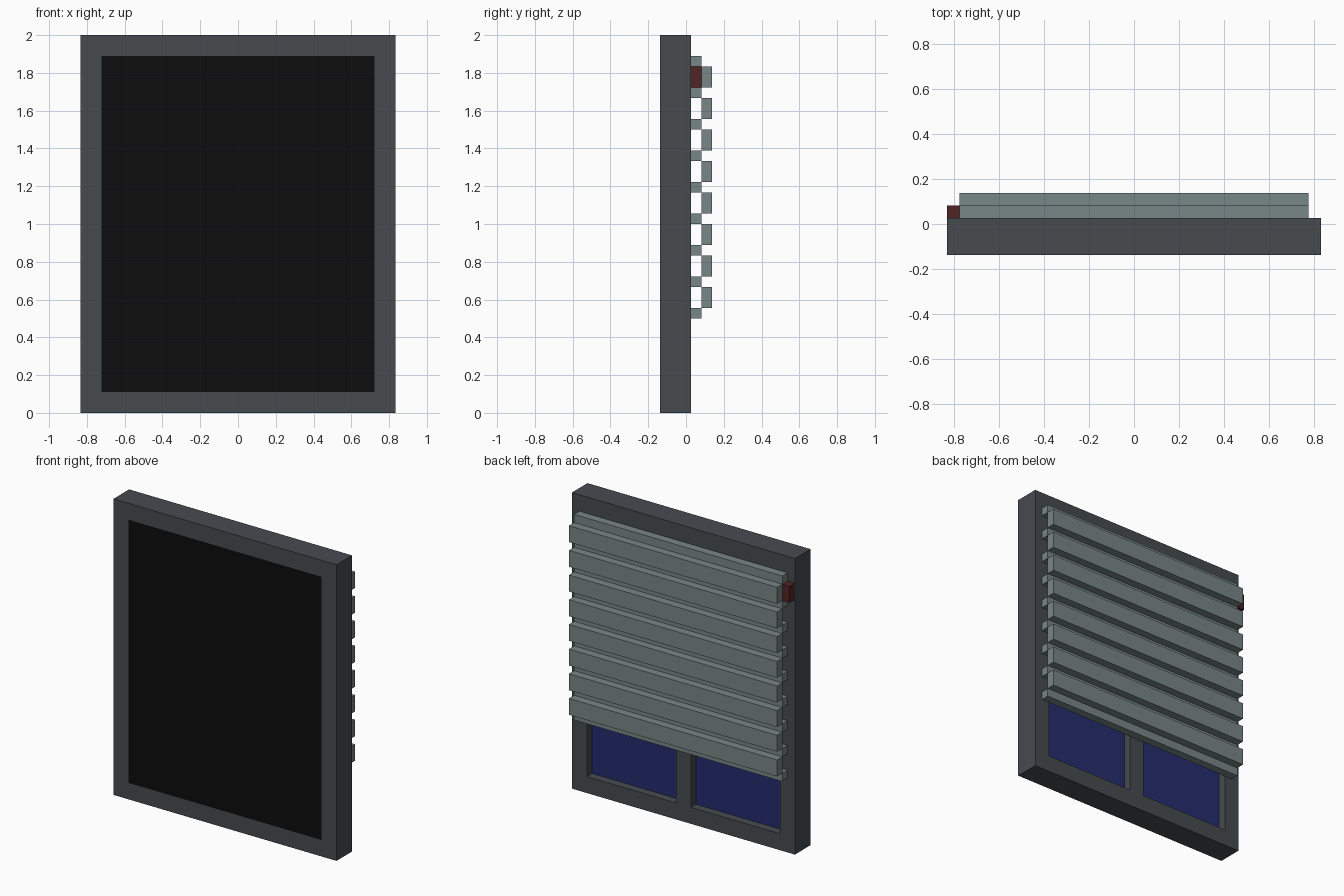
import bpy, bmesh

if "Cube" in bpy.data.objects:
    bpy.data.objects.remove(bpy.data.objects["Cube"])

U = 2 / 36                      # model grid unit
BACK, FRONT = 0.5 * U, -2.5 * U   # frame back and front planes


def material(name, rgb):
    m = bpy.data.materials.new(name)
    m.diffuse_color = (*rgb, 1)
    m.use_nodes = True
    m.node_tree.nodes["Principled BSDF"].inputs["Base Color"].default_value = m.diffuse_color
    return m


frame_grey = material("frame dark grey", (0.061, 0.070, 0.078))
slat_grey = material("slat grey green", (0.190, 0.238, 0.238))
glass_blue = material("glass blue", (0.018, 0.025, 0.156))
panel_black = material("panel black", (0.004, 0.004, 0.004))
handle_red = material("handle dark red", (0.085, 0.018, 0.018))


def box_mesh(lo, hi):
    bm = bmesh.new()
    bmesh.ops.create_cube(bm, size=1)
    for v in bm.verts:
        v.co = [(a + b) / 2 + c * (b - a) for a, b, c in zip(lo, hi, v.co)]
    return bm


def finish(name, bm, mats):
    me = bpy.data.meshes.new(name)
    bm.to_mesh(me)
    bm.free()
    for m in mats:
        me.materials.append(m)
    ob = bpy.data.objects.new(name, me)
    bpy.context.collection.objects.link(ob)
    return ob


# Window frame: black panel flush on the front, two recessed panes at the back
bm = box_mesh((-15 * U, FRONT, 0), (15 * U, BACK, 2))
for axis, cuts in (((1, 0, 0), (-13, -1, 1, 13)), ((0, 0, 1), (2, 34))):
    for c in cuts:
        bmesh.ops.bisect_plane(bm, geom=bm.verts[:] + bm.edges[:] + bm.faces[:],
                               plane_co=[a * c * U for a in axis], plane_no=axis)
bm.normal_update()
panes = []
for f in bm.faces:
    c = f.calc_center_median()
    if abs(c.x) < 13 * U and 2 * U < c.z < 34 * U:
        if f.normal.y < -0.5:
            f.material_index = 1
        elif f.normal.y > 0.5 and abs(c.x) > U:
            panes.append(f)
bmesh.ops.inset_individual(bm, faces=panes, thickness=0, depth=-U)
for f in panes:
    f.material_index = 2
finish("window_frame", bm, (frame_grey, panel_black, glass_blue))

# Shutter: narrow inner slats alternating with wider outer slats
for i in range(9):
    z = (9 + 3 * i) * U
    finish(f"inner_slat_{i + 1}",
           box_mesh((-14 * U, BACK, z), (14 * U, BACK + U, z + U)), [slat_grey])
    if i < 8:
        finish(f"outer_slat_{i + 1}",
               box_mesh((-14 * U, BACK + U, z + U), (14 * U, BACK + 2 * U, z + 3 * U)),
               [slat_grey])

# Red block beside the top slat
finish("shutter_handle",
       box_mesh((-15 * U, BACK, 31 * U), (-14 * U, BACK + U, 33 * U)), [handle_red])
